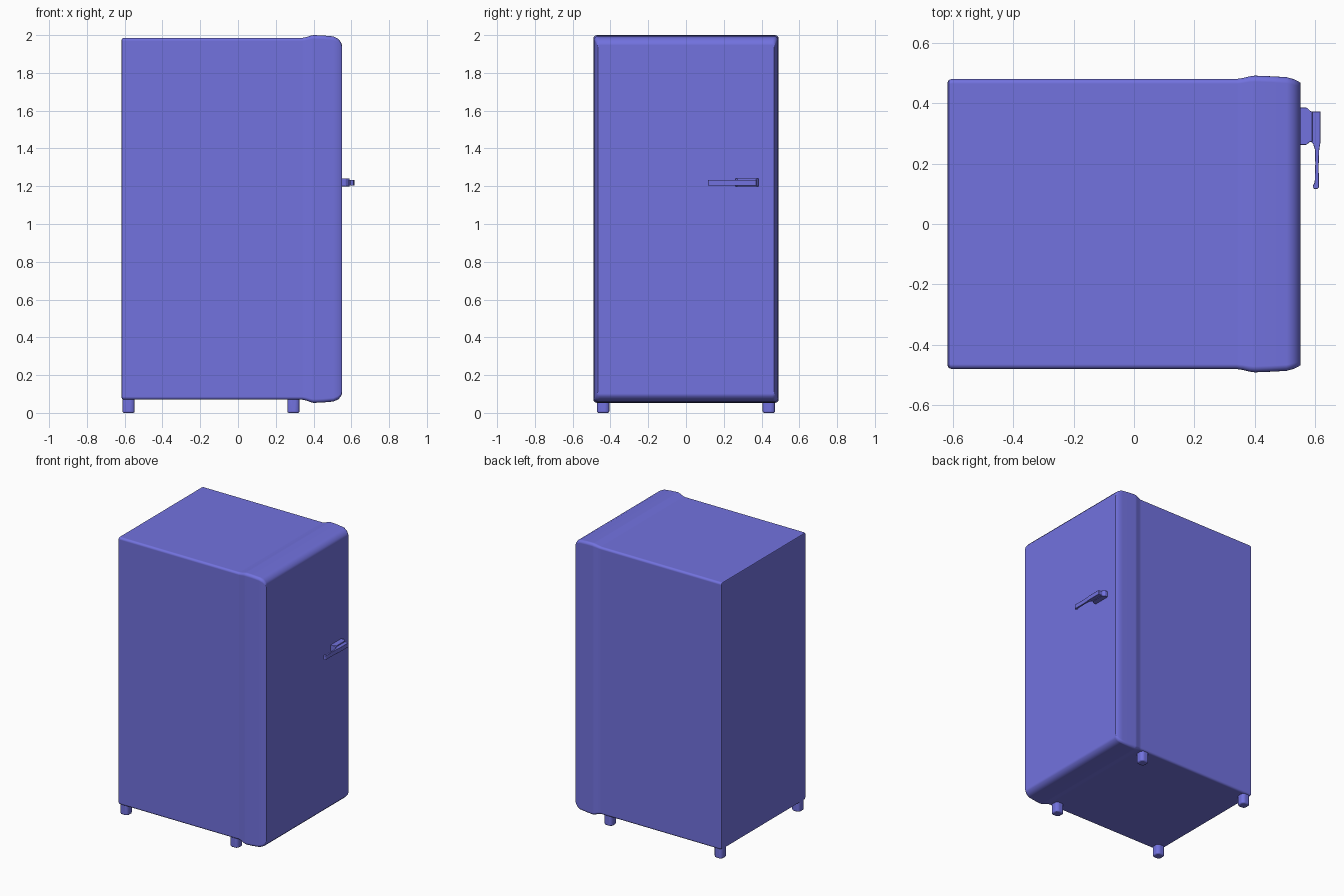
import bpy, bmesh, math

if "Cube" in bpy.data.objects:
    bpy.data.objects.remove(bpy.data.objects["Cube"])

paint = bpy.data.materials.new("blue_violet_paint")
paint.diffuse_color = (0.168, 0.168, 0.737, 1.0)
paint.use_nodes = True
paint.node_tree.nodes["Principled BSDF"].inputs["Base Color"].default_value = paint.diffuse_color


def finish(name, bm, bevel=0.0, segments=2):
    bmesh.ops.recalc_face_normals(bm, faces=bm.faces)
    mesh = bpy.data.meshes.new(name)
    bm.to_mesh(mesh)
    bm.free()
    mesh.materials.append(paint)
    obj = bpy.data.objects.new(name, mesh)
    bpy.context.collection.objects.link(obj)
    if bevel:
        mod = obj.modifiers.new("Bevel", 'BEVEL')
        mod.width, mod.segments = bevel, segments
        mod.limit_method = 'ANGLE'
    bpy.ops.object.select_all(action='DESELECT')
    obj.select_set(True)
    bpy.context.view_layer.objects.active = obj
    bpy.ops.object.shade_smooth_by_angle(angle=math.radians(35))
    # Keeps the large panels evenly shaded
    normals = obj.modifiers.new("Flat panels", 'WEIGHTED_NORMAL')
    normals.keep_sharp = True
    normals.weight = 100
    return obj


def rounded_ring(bm, x, half_y, z0, z1, r, steps=4):
    """Rounded rectangle in the YZ plane."""
    verts = []
    corners = [(half_y - r, z1 - r), (-half_y + r, z1 - r),
               (-half_y + r, z0 + r), (half_y - r, z0 + r)]
    for i, (y, z) in enumerate(corners):
        for s in range(steps + 1):
            a = math.pi / 2 * (i + s / steps)
            verts.append(bm.verts.new((x, y + r * math.cos(a), z + r * math.sin(a))))
    return verts


def loft(name, sections):
    bm = bmesh.new()
    rings = [rounded_ring(bm, *s) for s in sections]
    for a, b in zip(rings, rings[1:]):
        n = len(a)
        for i in range(n):
            j = (i + 1) % n
            bm.faces.new((a[i], a[j], b[j], b[i]))
    bm.faces.new(rings[0])
    bm.faces.new(rings[-1])
    return finish(name, bm)


def plate(name, outline, z0, z1, bevel):
    """XY outline extruded upwards."""
    bm = bmesh.new()
    face = bm.faces.new([bm.verts.new((x, y, z0)) for x, y in outline])
    new = bmesh.ops.extrude_face_region(bm, geom=[face])["geom"]
    verts = [v for v in new if isinstance(v, bmesh.types.BMVert)]
    bmesh.ops.translate(bm, verts=verts, vec=(0, 0, z1 - z0))
    return finish(name, bm, bevel)


# Cabinet flowing into the slightly larger, softly rounded door
# (x, half width, bottom, top, corner radius)
loft("cabinet_and_door", [
    (-0.617, 0.468, 0.082, 1.973, 0.008),
    (-0.613, 0.476, 0.074, 1.981, 0.013),
    (-0.604, 0.480, 0.070, 1.985, 0.016),
    (0.340, 0.480, 0.070, 1.985, 0.016),
    (0.360, 0.483, 0.066, 1.989, 0.017),
    (0.385, 0.489, 0.057, 1.997, 0.019),
    (0.400, 0.491, 0.053, 2.000, 0.020),
    (0.450, 0.489, 0.055, 1.998, 0.020),
    (0.505, 0.486, 0.060, 1.993, 0.020),
    (0.530, 0.479, 0.071, 1.981, 0.019),
    (0.544, 0.472, 0.086, 1.964, 0.016),
    (0.551, 0.467, 0.102, 1.946, 0.012),
])

# Feet
for side, y in (("left", -0.4385), ("right", 0.4385)):
    for end, x in (("back", -0.5795), ("front", 0.2935)):
        h, c = 0.0325, 0.013
        outline = [(x - h, y - h + c), (x - h + c, y - h), (x + h - c, y - h),
                   (x + h, y - h + c), (x + h, y + h - c), (x + h - c, y + h),
                   (x - h + c, y + h), (x - h, y + h - c)]
        plate(f"{end}_{side}_foot", outline, 0.0, 0.085, 0.008)

# Handle mount on the door
plate("handle_mount", [
    (0.540, 0.262), (0.570, 0.262), (0.583, 0.272), (0.590, 0.272),
    (0.590, 0.372), (0.583, 0.374), (0.572, 0.385), (0.540, 0.385),
], 1.199, 1.241, 0.002)

# Handle block with its tapering lever
plate("handle_lever", [
    (0.575, 0.372), (0.617, 0.372), (0.617, 0.270), (0.613, 0.245),
    (0.611, 0.190), (0.612, 0.140), (0.612, 0.122), (0.607, 0.116),
    (0.596, 0.116), (0.591, 0.124), (0.598, 0.138), (0.600, 0.200),
    (0.599, 0.245), (0.593, 0.265), (0.585, 0.272), (0.575, 0.272),
], 1.203, 1.234, 0.0015)
